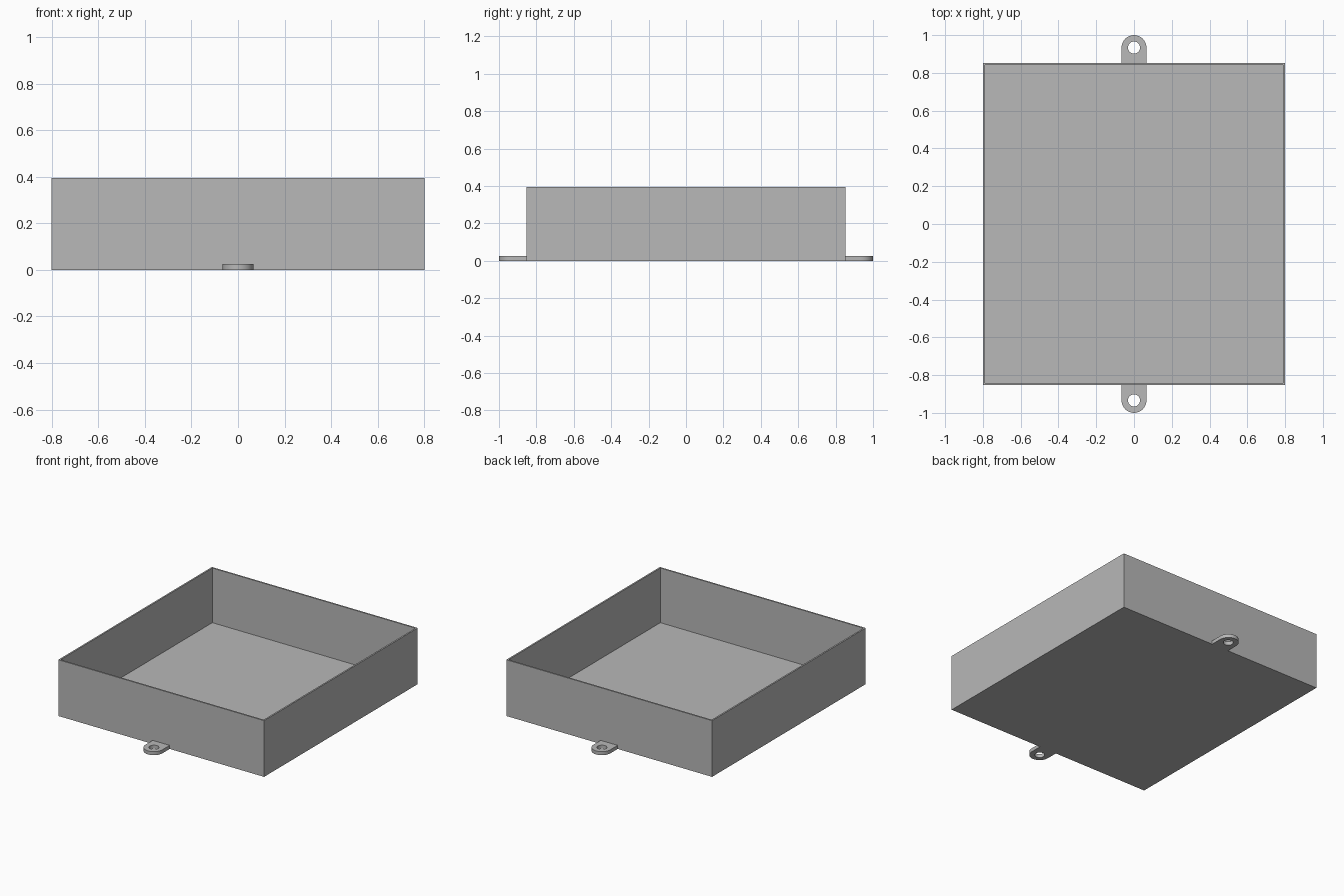
import bpy
import bmesh
from math import cos, sin, pi

HALF_X, HALF_Y, HEIGHT = 0.8, 0.853, 0.395
WALL = 0.011
TAB_R, HOLE_R, TAB_THICK = 0.066, 0.032, 0.025

cube = bpy.data.objects.get("Cube")
if cube:
    bpy.data.objects.remove(cube, do_unlink=True)

grey = bpy.data.materials.new("plain grey")
grey.use_nodes = True
colour = (0.48, 0.48, 0.48, 1)
grey.diffuse_color = colour
grey.node_tree.nodes["Principled BSDF"].inputs["Base Color"].default_value = colour


def make_object(name, bm):
    mesh = bpy.data.meshes.new(name)
    bm.to_mesh(mesh)
    bm.free()
    mesh.materials.append(grey)
    obj = bpy.data.objects.new(name, mesh)
    bpy.context.collection.objects.link(obj)
    return obj


# Open tray: a box whose top is inset to the rim and pushed down to the floor
bm = bmesh.new()
bmesh.ops.create_cube(bm, size=1)
for v in bm.verts:
    v.co.x *= 2 * HALF_X
    v.co.y *= 2 * HALF_Y
    v.co.z = (v.co.z + 0.5) * HEIGHT
top = max(bm.faces, key=lambda f: f.calc_center_median().z)
bmesh.ops.inset_individual(bm, faces=[top], thickness=WALL, use_even_offset=True)
inner = bmesh.ops.extrude_discrete_faces(bm, faces=[top])["faces"][0]
for v in inner.verts:
    v.co.z = WALL
bmesh.ops.recalc_face_normals(bm, faces=bm.faces)
make_object("tray", bm)


def add_loop(bm, points):
    verts = [bm.verts.new((x, y, TAB_THICK / 2)) for x, y in points]
    return [bm.edges.new((a, b)) for a, b in zip(verts, verts[1:] + verts[:1])]


# Round-ended mounting tab with a screw hole
def mounting_tab(name, side):
    centre = 1 - TAB_R
    root = HALF_Y - WALL / 2
    outline = [(TAB_R * cos(pi * i / 16), centre + TAB_R * sin(pi * i / 16))
               for i in range(17)]
    outline += [(-TAB_R, root), (TAB_R, root)]
    hole = [(HOLE_R * cos(pi * i / 16), centre + HOLE_R * sin(pi * i / 16))
            for i in range(32)]
    bm = bmesh.new()
    edges = add_loop(bm, [(x, y * side) for x, y in outline])
    edges += add_loop(bm, [(x, y * side) for x, y in hole])
    bmesh.ops.triangle_fill(bm, use_beauty=True, use_dissolve=False, edges=edges)
    bmesh.ops.recalc_face_normals(bm, faces=bm.faces)
    tab = make_object(name, bm)
    solid = tab.modifiers.new("thickness", "SOLIDIFY")
    solid.thickness = TAB_THICK
    solid.offset = 0
    bpy.ops.object.select_all(action="DESELECT")
    tab.select_set(True)
    bpy.context.view_layer.objects.active = tab
    bpy.ops.object.modifier_apply(modifier=solid.name)
    bpy.ops.object.shade_smooth_by_angle()


mounting_tab("front_tab", -1)
mounting_tab("back_tab", 1)
